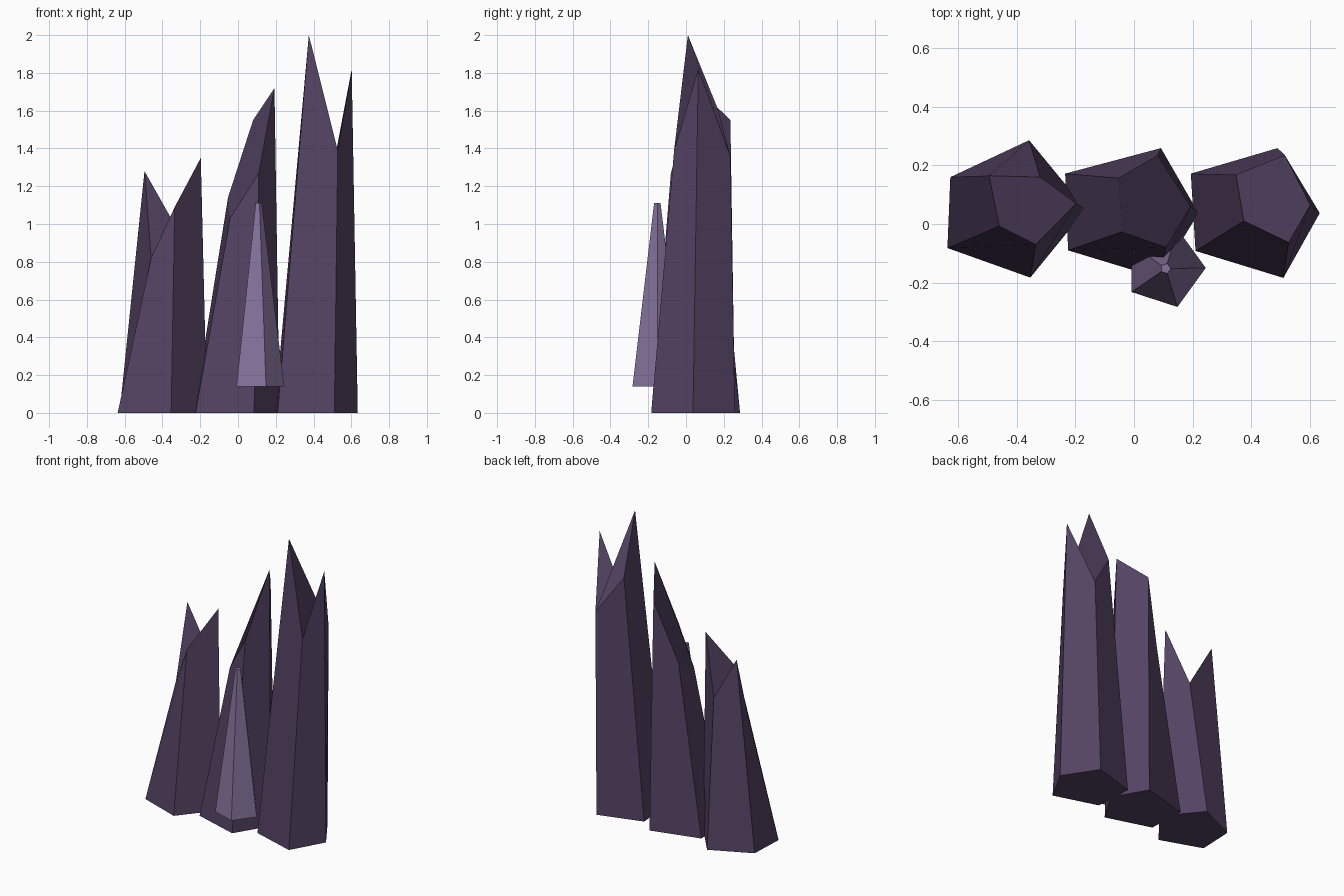
import bpy, math

if "Cube" in bpy.data.objects:
    bpy.data.objects.remove(bpy.data.objects["Cube"])


def material(name, rgb):
    m = bpy.data.materials.new(name)
    m.diffuse_color = (*rgb, 1)
    m.use_nodes = True
    m.node_tree.nodes["Principled BSDF"].inputs["Base Color"].default_value = m.diffuse_color
    return m


def prism(name, base, top, mat):
    """Tapered shard: base ring, slanted top ring, one n-gon cap at each end."""
    n = len(base)
    faces = [(i, (i + 1) % n, (i + 1) % n + n, i + n) for i in range(n)]
    faces += [tuple(range(n - 1, -1, -1)), tuple(range(n, 2 * n))]
    mesh = bpy.data.meshes.new(name)
    mesh.from_pydata(base + top, [], faces)
    mesh.materials.append(mat)
    obj = bpy.data.objects.new(name, mesh)
    bpy.context.collection.objects.link(obj)


def ring(cx, cy, z, r):
    return [(cx + r * math.cos(math.tau * i / 5), cy + r * math.sin(math.tau * i / 5), z)
            for i in range(5)]


dark = material("dark purple", (0.088, 0.056, 0.125))
light = material("pale violet", (0.24, 0.175, 0.34))

# Tall shards with broken, uneven tips (rings run counter-clockwise from back left)
prism("left_shard",
      [(-.627, .16, 0), (-.637, -.082, 0), (-.354, -.183, 0), (-.164, .05, 0), (-.358, .286, 0)],
      [(-.495, .165, 1.28), (-.46, -.007, .82), (-.335, -.07, 1.09), (-.197, .07, 1.35), (-.32, .16, .97)],
      dark)
prism("middle_shard",
      [(-.235, .172, 0), (-.225, -.09, 0), (.085, -.184, 0), (.22, .037, 0), (.092, .259, 0)],
      [(-.053, .157, 1.14), (-.042, -.027, 1.03), (.11, -.08, 1.27), (.193, .06, 1.72), (.08, .235, 1.55)],
      dark)
prism("right_shard",
      [(.194, .172, 0), (.21, -.092, 0), (.51, -.184, 0), (.634, .037, 0), (.49, .259, 0)],
      [(.348, .168, 1.61), (.375, .01, 2.0), (.528, -.063, 1.39), (.602, .065, 1.82), (.515, .235, 1.36)],
      dark)

# Small pale crystal in front
prism("small_crystal", ring(.105, -.15, .14, .14), ring(.108, -.152, 1.11, .018), light)
